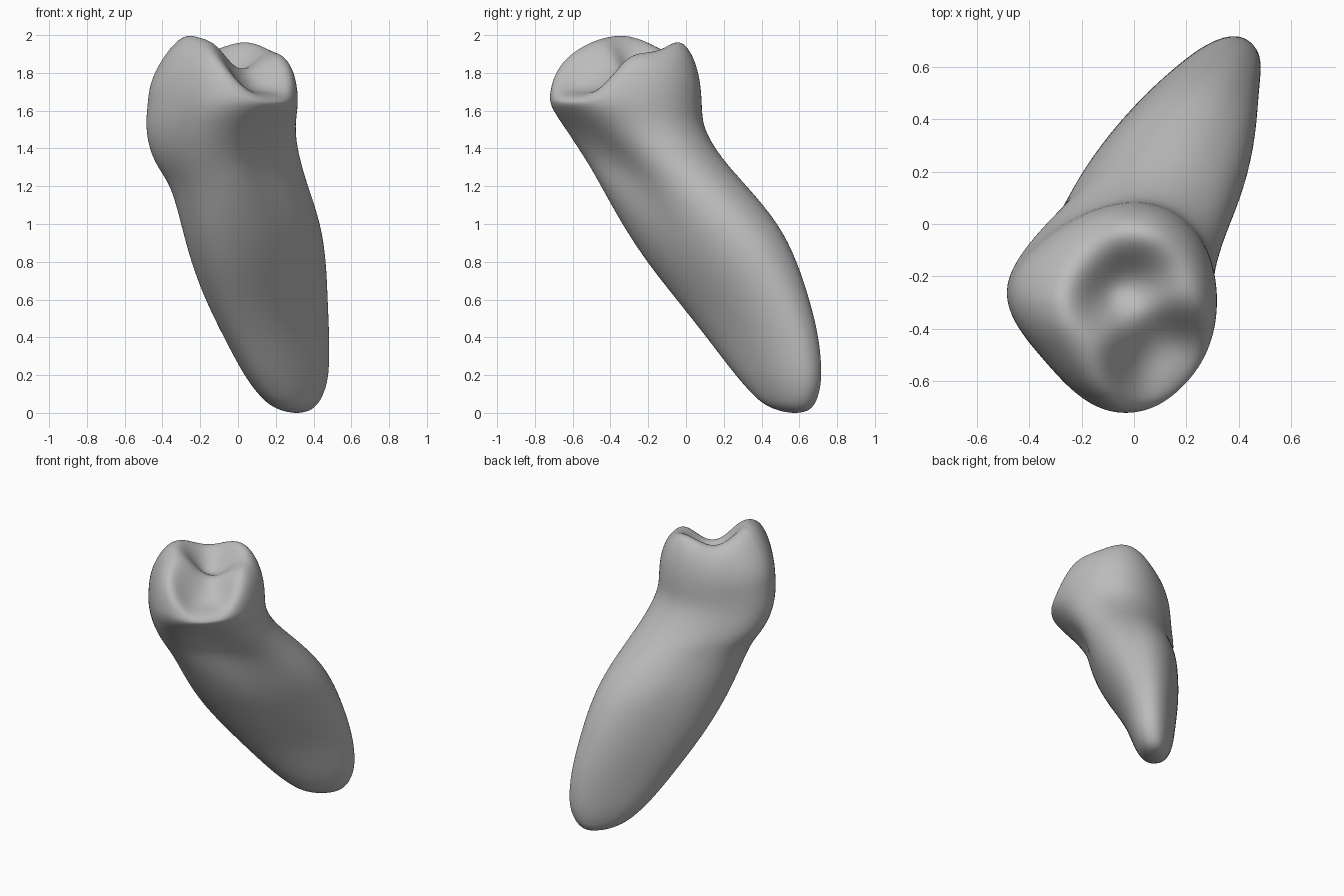
import bpy, bmesh, math

if "Cube" in bpy.data.objects:
    bpy.data.objects.remove(bpy.data.objects["Cube"])

SEGS = 48
BASE = 1.63   # height where the biting surface starts to close over
BOXY = 0.90   # below 1 flattens the sides of each section

# root and crown wall:
# z, x min, x max, y min, y max, diagonal skew, crown shape amount, front-right furrow
SECTIONS = [
    (0.008, 0.24, 0.375, 0.50, 0.645, 0.50, 0.0, 0.0),
    (0.040, 0.165, 0.42, 0.415, 0.68, 0.52, 0.0, 0.0),
    (0.10, 0.105, 0.455, 0.35, 0.705, 0.57, 0.0, 0.0),
    (0.20, 0.03, 0.484, 0.26, 0.722, 0.61, 0.0, 0.0),
    (0.40, -0.075, 0.484, 0.11, 0.705, 0.64, 0.0, 0.0),
    (0.60, -0.175, 0.475, -0.05, 0.655, 0.59, 0.0, 0.0),
    (0.80, -0.25, 0.468, -0.21, 0.59, 0.52, 0.0, 0.0),
    (1.00, -0.302, 0.44, -0.34, 0.495, 0.44, 0.0, 0.01),
    (1.20, -0.355, 0.37, -0.46, 0.315, 0.34, 0.25, 0.035),
    (1.30, -0.43, 0.34, -0.52, 0.22, 0.26, 0.45, 0.045),
    (1.40, -0.475, 0.315, -0.585, 0.14, 0.19, 0.65, 0.045),
    (1.52, -0.493, 0.302, -0.66, 0.075, 0.09, 0.85, 0.03),
    (BASE, -0.482, 0.318, -0.724, 0.074, 0.02, 1.0, 0.0),
]


def power(v, e):
    return math.copysign(abs(v) ** e, v)


def section_ring(sec, r=1.0):
    """Skewed, slightly boxy oval scaled about its centre."""
    _, x0, x1, y0, y1, skew, crown, furrow = sec
    a, b = math.sqrt(1 + skew), math.sqrt(1 - skew)
    unit = []
    for i in range(SEGS):
        t = 2 * math.pi * i / SEGS
        c, s = a * power(math.cos(t), BOXY), b * power(math.sin(t), BOXY)
        unit.append((c - s, c + s))
    top = max(u[0] for u in unit)
    points = []
    for u, v in unit:
        u, v = u / top, v / top
        size = math.hypot(u, v) * math.sqrt(2)
        pull = furrow * max(0.0, (u - v) / size) ** 4
        # crown is flatter at the front left and fuller at the back right
        push = 0.018 * crown * abs((u + v) / size) ** 6
        lift = 0.05 * crown * max(0.0, -u) ** 2
        x = (x0 + x1) / 2 + r * ((x1 - x0) / 2 * u - pull + push)
        y = (y0 + y1) / 2 + r * ((y1 - y0) / 2 * v * (1 + 0.17 * crown * u) + pull + push + lift)
        points.append((x, y, u, v))
    return points


def dent(x, y, cx, cy, rad, p=2):
    return math.exp(-(math.hypot(x - cx, y - cy) / rad) ** p)


def crown_height(x, y):
    """Biting surface: cusps, back rim, central basin and a worn front-right facet."""
    h = 1.975
    h += 0.06 * dent(x, y, -0.28, -0.38, 0.15)
    h += 0.045 * dent(x, y, -0.25, -0.22, 0.12)
    h += 0.11 * dent(x, y, 0.03, -0.05, 0.17)
    h -= 0.20 * dent(x, y, -0.01, -0.21, 0.17)
    h -= 0.05 * dent(x, y, -0.12, -0.28, 0.10)
    h -= 0.27 * dent(x, y, 0.15, -0.57, 0.225, 3.5)
    return h


bm = bmesh.new()
rings = []

# root tip up to the widest part of the crown
for sec in SECTIONS:
    rings.append([bm.verts.new((p[0], p[1], sec[0])) for p in section_ring(sec)])

# crown shoulder (leaning in on the left and back), rim and biting surface
for r in (0.985, 0.95, 0.90, 0.83, 0.75, 0.66, 0.56, 0.46, 0.36, 0.26, 0.16, 0.07):
    ring = []
    for x, y, u, v in section_ring(SECTIONS[-1], r):
        p = 5 - 2.5 * max(0.0, -u) - 0.8 * max(0.0, v)
        z = BASE + (crown_height(x, y) - BASE) * math.sqrt(1 - r ** p)
        ring.append(bm.verts.new((x, y, z)))
    rings.append(ring)

for a, b in zip(rings, rings[1:]):
    for i in range(SEGS):
        j = (i + 1) % SEGS
        bm.faces.new((a[i], a[j], b[j], b[i]))

# close the root tip and the basin centre
tip = bm.verts.new((0.31, 0.575, -0.002))
cx, cy = section_ring(SECTIONS[-1], 0)[0][:2]
mid = bm.verts.new((cx, cy, crown_height(cx, cy)))
for i in range(SEGS):
    j = (i + 1) % SEGS
    bm.faces.new((tip, rings[0][j], rings[0][i]))
    bm.faces.new((mid, rings[-1][i], rings[-1][j]))

bmesh.ops.recalc_face_normals(bm, faces=bm.faces)
for f in bm.faces:
    f.smooth = True
mesh = bpy.data.meshes.new("tooth")
bm.to_mesh(mesh)
bm.free()

tooth = bpy.data.objects.new("tooth", mesh)
bpy.context.collection.objects.link(tooth)
sub = tooth.modifiers.new("smooth", 'SUBSURF')
sub.levels = sub.render_levels = 2

grey = bpy.data.materials.new("plain grey")
grey.diffuse_color = (0.5, 0.5, 0.5, 1.0)
grey.use_nodes = True
grey.node_tree.nodes["Principled BSDF"].inputs["Base Color"].default_value = grey.diffuse_color
mesh.materials.append(grey)
